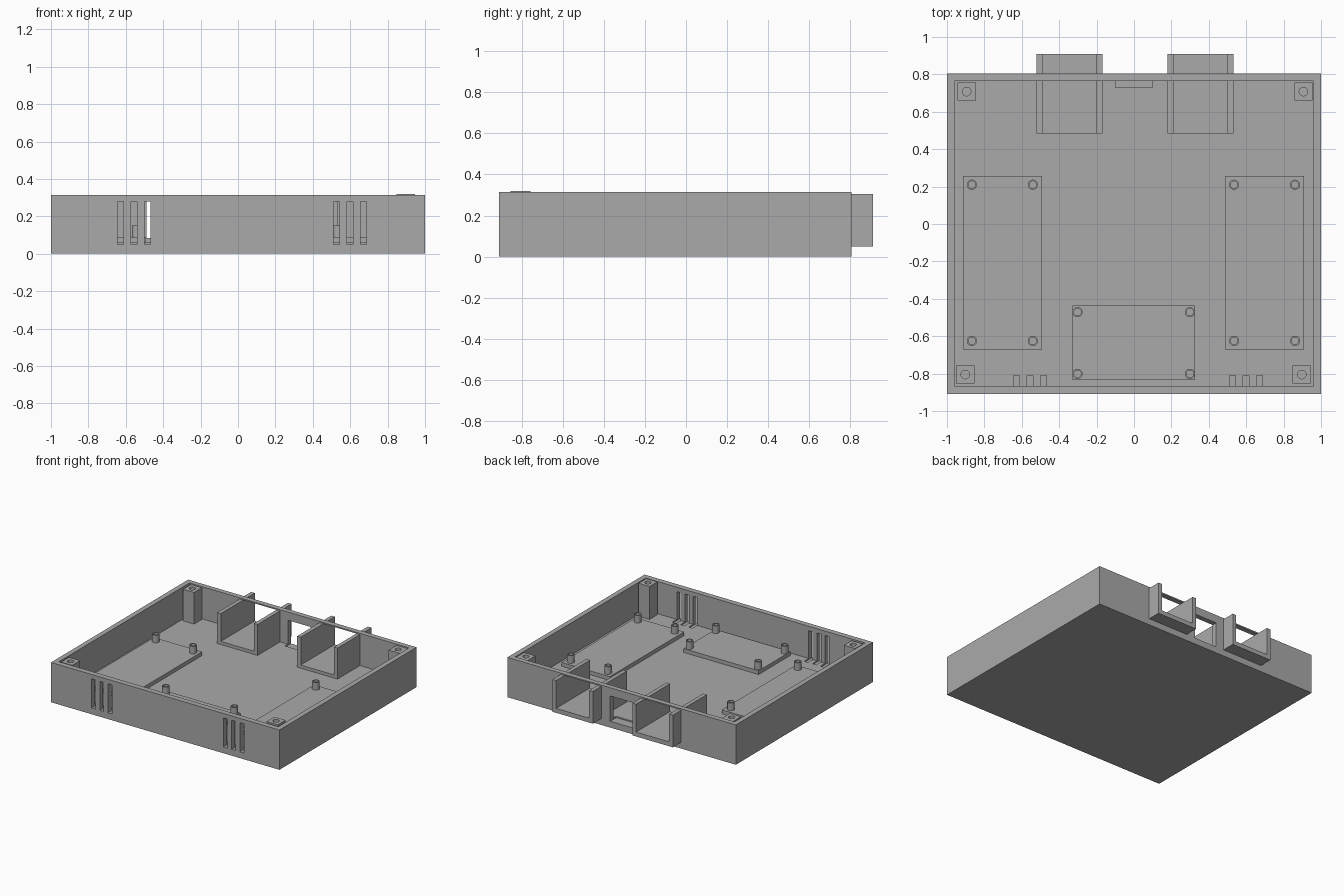
import bpy, bmesh
from mathutils import Matrix, Vector

cube = bpy.data.objects.get("Cube")
if cube:
    bpy.data.objects.remove(cube, do_unlink=True)

grey = bpy.data.materials.new("plain grey")
grey.use_nodes = True
colour = (0.4, 0.4, 0.4, 1)
grey.diffuse_color = colour
grey.node_tree.nodes["Principled BSDF"].inputs["Base Color"].default_value = colour


def add_object(name, bm):
    mesh = bpy.data.meshes.new(name)
    bm.to_mesh(mesh)
    bm.free()
    mesh.materials.append(grey)
    obj = bpy.data.objects.new(name, mesh)
    bpy.context.collection.objects.link(obj)
    return obj


def box(name, x, y, z):
    """Box spanning the given (low, high) ranges."""
    bm = bmesh.new()
    low, high = (Vector(p) for p in zip(x, y, z))
    place = Matrix.Translation((low + high) / 2) @ Matrix.Diagonal((high - low).to_4d())
    place[3][3] = 1
    bmesh.ops.create_cube(bm, size=1, matrix=place)
    return add_object(name, bm)


def cylinder(name, x, y, z, radius):
    bm = bmesh.new()
    bmesh.ops.create_cone(bm, cap_ends=True, segments=24, radius1=radius, radius2=radius,
                          depth=z[1] - z[0],
                          matrix=Matrix.Translation((x, y, (z[0] + z[1]) / 2)))
    return add_object(name, bm)


def cut(target, cutter):
    """Subtract the cutter and discard it."""
    mod = target.modifiers.new("cut", "BOOLEAN")
    mod.operation = "DIFFERENCE"
    mod.solver = "EXACT"
    mod.object = cutter
    bpy.context.view_layer.objects.active = target
    bpy.ops.object.modifier_apply(modifier=mod.name)
    bpy.data.objects.remove(cutter, do_unlink=True)


def smooth(obj):
    bpy.ops.object.select_all(action="DESELECT")
    obj.select_set(True)
    bpy.context.view_layer.objects.active = obj
    bpy.ops.object.shade_smooth_by_angle()


FLOOR, PAD, RIM = 0.06, 0.09, 0.315

# Open tray
tray = box("tray", (-1, 1), (-0.91, 0.805), (0, RIM))
cut(tray, box("cavity", (-0.96, 0.96), (-0.867, 0.765), (FLOOR, 0.5)))

# Front vent slots, sunk slightly into the floor
for first in (-0.628, 0.527):
    for i in range(3):
        x = first + i * 0.072
        cut(tray, box("slot", (x - 0.017, x + 0.017), (-1, -0.81), (0.05, 0.28)))

# Rear port window
cut(tray, box("window", (-0.1, 0.1), (0.73, 0.9), (0.05, 0.25)))

# Rear open-topped channels passing through the back wall
for side, x in (("right", -0.345), ("left", 0.355)):
    cut(tray, box("opening", (x - 0.16, x + 0.16), (0.74, 0.9), (0.07, 0.305)))
    channel = box(side + "_channel", (x - 0.177, x + 0.177), (0.485, 0.91), (0.05, 0.305))
    cut(channel, box("trough", (x - 0.145, x + 0.145), (0.4, 1), (0.085, 0.4)))

# Corner screw posts
for name, x, y, top in (("front_right", -0.902, -0.805, 0.31), ("front_left", 0.897, -0.805, 0.32),
                        ("back_right", -0.895, 0.708, 0.31), ("back_left", 0.906, 0.708, 0.31)):
    post = box(name + "_post", (x - 0.049, x + 0.049), (y - 0.049, y + 0.049), (0.05, top))
    cut(post, cylinder("hole", x, y, (0.15, 0.4), 0.023))

# Raised board pads, each with four hollow standoffs
for name, x, y, inset in (("right_pad", (-0.915, -0.493), (-0.672, 0.257), (0.048, 0.047)),
                          ("left_pad", (0.487, 0.909), (-0.672, 0.257), (0.048, 0.047)),
                          ("front_pad", (-0.33, 0.327), (-0.835, -0.437), (0.028, 0.034))):
    box(name, x, y, (0.05, PAD))
    for px in (x[0] + inset[0], x[1] - inset[0]):
        for py in (y[0] + inset[1], y[1] - inset[1]):
            standoff = cylinder(name + "_standoff", px, py, (0.08, 0.15), 0.027)
            cut(standoff, cylinder("hole", px, py, (0.1, 0.2), 0.019))
            smooth(standoff)
